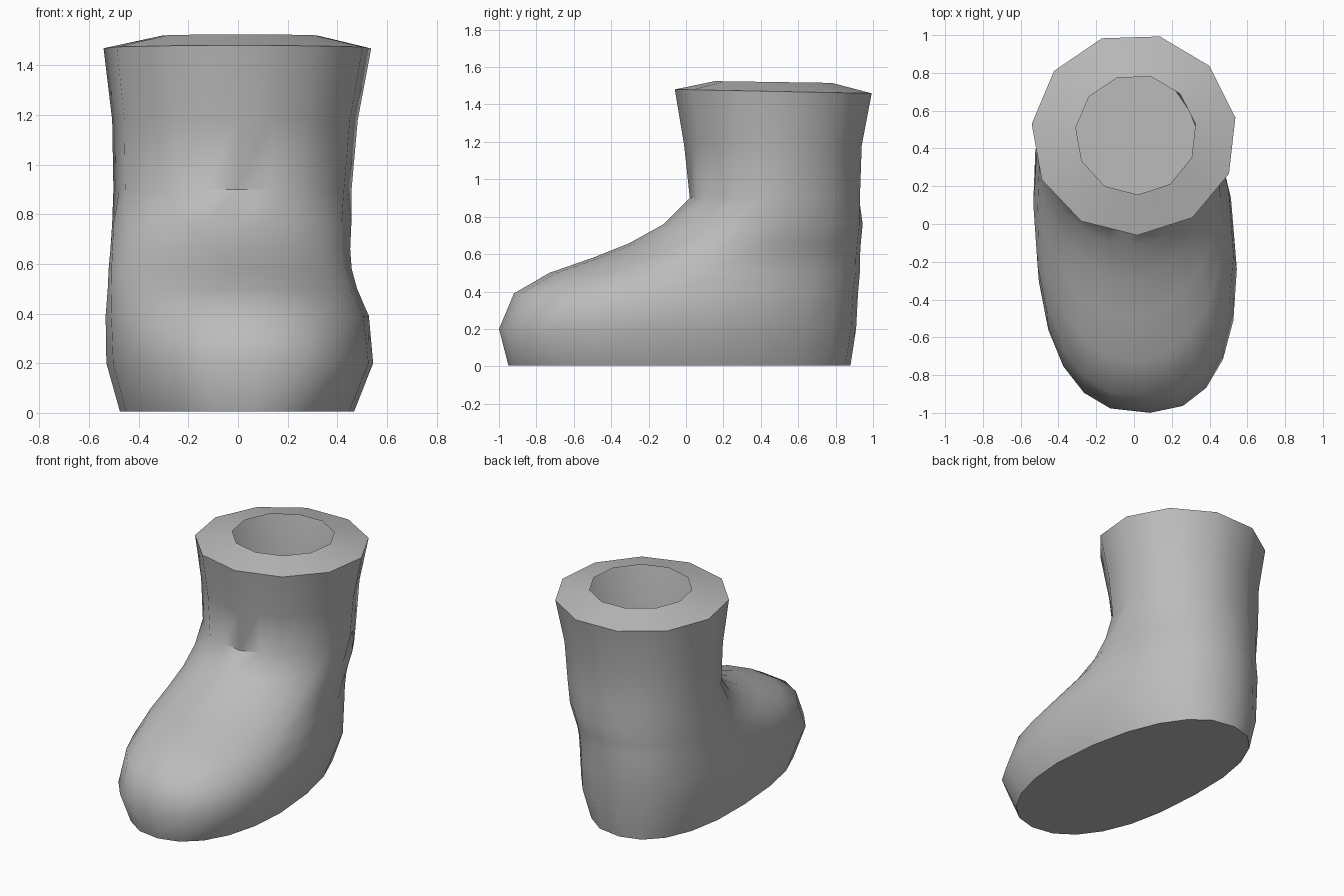
import bpy, bmesh, math

if "Cube" in bpy.data.objects:
    bpy.data.objects.remove(bpy.data.objects["Cube"])

SIDES = 22                      # 11 main corners plus the midpoints between them
PHASE = math.radians(10)

grey = bpy.data.materials.new("plain grey")
grey.diffuse_color = (0.5, 0.5, 0.5, 1)
grey.use_nodes = True
grey.node_tree.nodes["Principled BSDF"].inputs["Base Color"].default_value = grey.diffuse_color


def spow(v, e):
    return math.copysign(abs(v) ** e, v)


def section(z, cx, half_w, front, mid, back, p_front, p_back, faceted, shear=0.0, tilt=0.0):
    """Horizontal slice: rounded front and back halves meeting at the widest line."""
    def point(a):
        c, s = math.cos(a), math.sin(a)
        p, reach = (p_back, back - mid) if s > 0 else (p_front, mid - front)
        dy = reach * spow(s, 2 / p)
        lean = shear * dy * (1 if dy > 0 else 0.5)
        return (cx + half_w * spow(c, 2 / p) - lean, mid + dy, z - tilt * dy)

    step = math.tau / SIDES
    pts = [point(PHASE + i * step) for i in range(SIDES)]
    if faceted:                 # flatten to an 11-sided outline
        for i in range(1, SIDES, 2):
            a, b = pts[i - 1], pts[(i + 1) % SIDES]
            pts[i] = tuple((u + v) / 2 for u, v in zip(a, b))
    return pts


# z, centre x, half width, front y, widest y, back y,
# front / back roundness, faceted, sideways lean, tilt
sections = [
    (0.005, 0.00, 0.465, -0.95, -0.10, 0.88, 2.2, 2.3, False, 0.09),
    (0.20, 0.01, 0.53, -1.00, -0.08, 0.91, 2.5, 2.3, False, 0.09),
    (0.39, 0.00, 0.525, -0.92, -0.03, 0.92, 2.3, 2.3, False, 0.08),
    (0.50, -0.02, 0.50, -0.73, 0.08, 0.93, 2.05, 2.3, False, 0.06),
    (0.58, -0.03, 0.49, -0.50, 0.20, 0.93, 1.85, 2.2, False, 0.04),
    (0.66, -0.03, 0.485, -0.30, 0.30, 0.935, 1.75, 2.15, False, 0.02),
    (0.76, -0.025, 0.485, -0.12, 0.38, 0.945, 1.75, 2.1, False),
    (0.90, -0.02, 0.485, 0.02, 0.47, 0.945, 2.0, 2.0, True),
    (1.18, -0.01, 0.50, -0.01, 0.47, 0.955, 2.0, 2.0, True),
    (1.47, 0.00, 0.545, -0.06, 0.47, 1.01, 2.0, 2.0, True, 0.0, 0.02),
    # inner edge of the rim around the opening
    (1.52, 0.01, 0.32, 0.155, 0.475, 0.79, 2.0, 2.0, True, 0.0, 0.015),
]

# hollow boot: walls, folded-in rim and sole
bm = bmesh.new()
rings = [[bm.verts.new(p) for p in section(*s)] for s in sections]
for lo, hi in zip(rings, rings[1:]):
    for i in range(SIDES):
        j = (i + 1) % SIDES
        bm.faces.new((lo[i], lo[j], hi[j], hi[i]))
bm.faces.new(rings[0][::-1])    # sole

mesh = bpy.data.meshes.new("boot")
bm.to_mesh(mesh)
bm.free()
boot = bpy.data.objects.new("boot", mesh)
mesh.materials.append(grey)
bpy.context.collection.objects.link(boot)
bpy.context.view_layer.objects.active = boot
boot.select_set(True)
bpy.ops.object.shade_smooth_by_angle(angle=math.radians(50))
